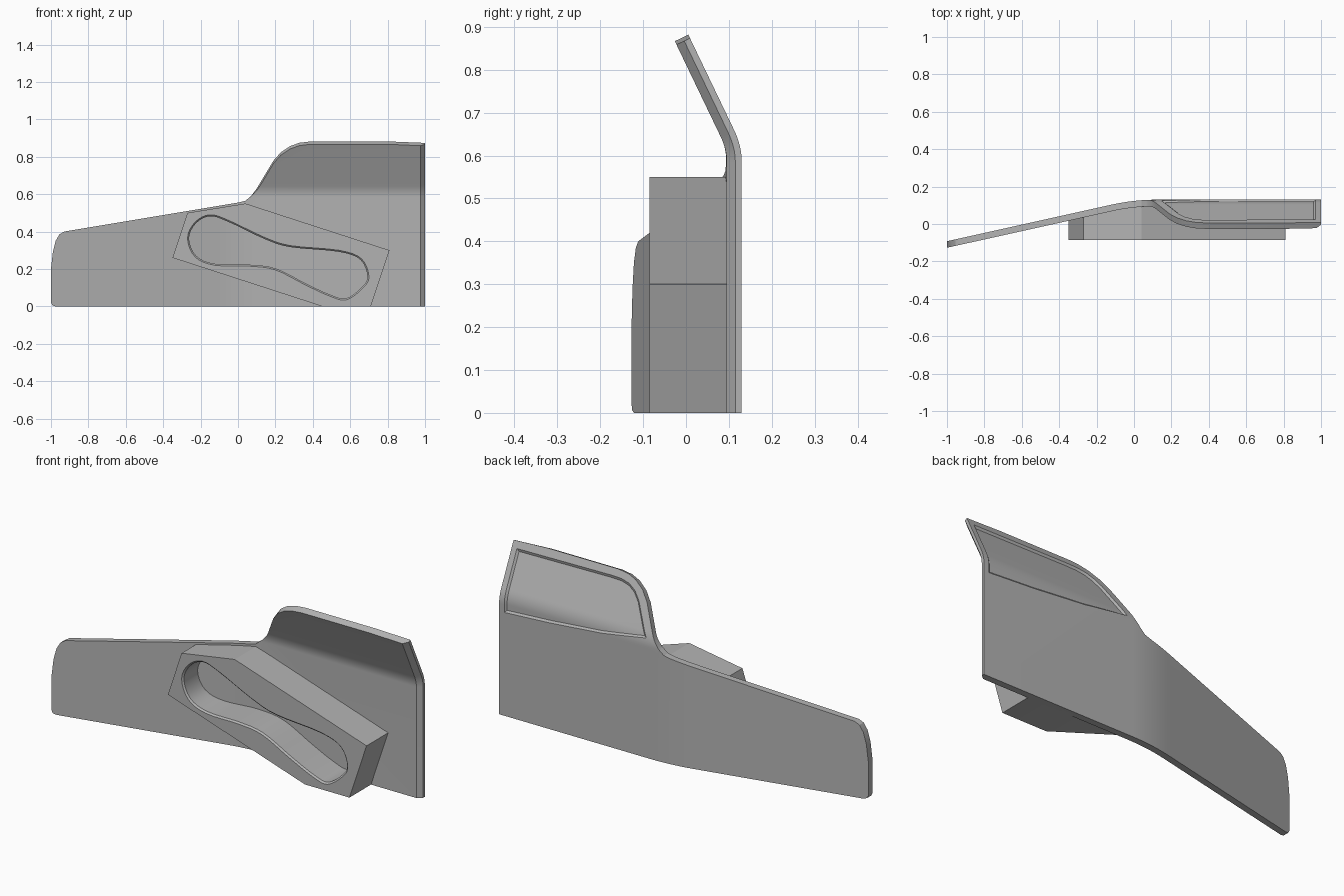
import bpy, bmesh, math
from mathutils import Vector

if "Cube" in bpy.data.objects:
    bpy.data.objects.remove(bpy.data.objects["Cube"])

GREY = (0.45, 0.45, 0.45, 1)
grey = bpy.data.materials.new("plain grey")
grey.use_nodes = True
grey.diffuse_color = GREY
grey.node_tree.nodes["Principled BSDF"].inputs["Base Color"].default_value = GREY


# Curvature of the panel: swept back along x, leaning forward above the waist
def sweep(x):
    t = 0.12 - x
    if t <= 0:
        return 0.13
    return 0.13 - 0.222 * (t * t / 0.48 if t < 0.24 else t - 0.12)


def lean(z):
    """Forward offset and tilt slope at height z."""
    t = z - 0.585
    if t <= 0:
        return 0, 0
    if t < 0.075:
        return 0.48 * t * t / 0.15, 0.48 * t / 0.075
    return 0.48 * (t - 0.0375), 0.48


# Loop helpers, all in the x-z plane
def smooth_loop(points, steps=4):
    """Closed Catmull-Rom curve through the points."""
    n, out = len(points), []
    for i in range(n):
        a, b, c, d = (Vector(points[(i + k) % n]) for k in (-1, 0, 1, 2))
        for s in range(steps):
            t = s / steps
            out.append((2 * b + (c - a) * t + (2 * a - 5 * b + 4 * c - d) * t ** 2
                        + (3 * b - a - 3 * c + d) * t ** 3) / 2)
    return out


def shrink(loop, dist):
    """Move a clockwise loop inward."""
    n, out = len(loop), []
    for i in range(n):
        a, p, b = Vector(loop[i - 1]), Vector(loop[i]), Vector(loop[(i + 1) % n])
        u, v = (p - a).normalized(), (b - p).normalized()
        m = Vector((u.y + v.y, -u.x - v.x)).normalized()
        out.append(p + m * dist / max(0.4, m.dot(Vector((u.y, -u.x)))))
    return out


def ring(bm, loop, y):
    return [bm.verts.new((p[0], y, p[1])) for p in loop]


def fill(bm, *rings):
    edges = []
    for r in rings:
        for i in range(len(r)):
            edges.append(bm.edges.get((r[i - 1], r[i])) or bm.edges.new((r[i - 1], r[i])))
    bmesh.ops.triangle_fill(bm, edges=edges, use_beauty=True, normal=(0, -1, 0))


def wall(bm, a, b):
    for i in range(len(a)):
        bm.faces.new((a[i - 1], a[i], b[i], b[i - 1]))


def slice_mesh(bm, axis, lo, hi, count):
    for i in range(count + 1):
        co, no = Vector(), Vector()
        co[axis], no[axis] = lo + (hi - lo) * i / count, 1
        bmesh.ops.bisect_plane(bm, geom=bm.verts[:] + bm.edges[:] + bm.faces[:],
                               plane_co=co, plane_no=no, dist=1e-5)


def finish(bm, name):
    bmesh.ops.remove_doubles(bm, verts=bm.verts, dist=1e-5)
    bmesh.ops.recalc_face_normals(bm, faces=bm.faces)
    mesh = bpy.data.meshes.new(name)
    bm.to_mesh(mesh)
    bm.free()
    mesh.materials.append(grey)
    obj = bpy.data.objects.new(name, mesh)
    bpy.context.collection.objects.link(obj)
    bpy.ops.object.select_all(action="DESELECT")
    obj.select_set(True)
    bpy.context.view_layer.objects.active = obj
    bpy.ops.object.shade_smooth_by_angle(angle=math.radians(25))


# Door panel: built flat (y = depth from the back face), then bent
outline = [(-1, 0.02), (-1, 0.2), (-0.99, 0.29), (-0.975, 0.35), (-0.955, 0.385),
           (-0.93, 0.4), (0, 0.555), (0.04, 0.565), (0.07, 0.59), (0.1, 0.63),
           (0.19, 0.78), (0.23, 0.825), (0.28, 0.858), (0.33, 0.875), (0.39, 0.882),
           (0.8, 0.882), (1, 0.874), (1, 0), (-0.975, 0), (-0.993, 0.006)]
recess = [(0.145, 0.628), (0.235, 0.775), (0.27, 0.812), (0.31, 0.835), (0.36, 0.846),
          (0.42, 0.848), (0.97, 0.842), (0.97, 0.545), (0.7, 0.561), (0.4, 0.588)]
bm = bmesh.new()
back = ring(bm, outline, 0)
side = ring(bm, outline, 0.015)
front = ring(bm, [(min(x, 0.975), z) for x, z in outline], 0.035)
rim = ring(bm, recess, 0)
floor = ring(bm, shrink(recess, 0.01), 0.009)
fill(bm, back, rim)
fill(bm, floor)
fill(bm, front)
wall(bm, back, side)
wall(bm, side, front)
wall(bm, rim, floor)
slice_mesh(bm, 0, -0.12, 0.12, 10)
slice_mesh(bm, 2, 0.585, 0.66, 8)
for v in bm.verts:
    x, depth, z = v.co
    offset, slope = lean(z)
    k = 1 / math.hypot(1, slope)
    v.co = (x, sweep(x) - offset - depth * k, z - depth * slope * k)
finish(bm, "door_panel")

# Armrest block with a pocket open to the panel behind it
block = [(-0.35, 0.26), (-0.27, 0.5), (0.04, 0.55), (0.81, 0.3), (0.71, 0), (0.45, 0)]
pocket = smooth_loop([(-0.27, 0.365), (-0.23, 0.45), (-0.15, 0.49), (-0.05, 0.46),
                      (0.14, 0.37), (0.28, 0.325), (0.54, 0.3), (0.66, 0.255),
                      (0.7, 0.16), (0.67, 0.1), (0.58, 0.035), (0.49, 0.055),
                      (0.36, 0.115), (0.2, 0.195), (0.06, 0.215), (-0.125, 0.22),
                      (-0.23, 0.265)])
inner = shrink(pocket, 0.008)
bm = bmesh.new()
face_out, face_in = ring(bm, block, -0.085), ring(bm, pocket, -0.085)
lip = ring(bm, inner, -0.077)
back_out, back_in = ring(bm, block, 1), ring(bm, inner, 1)
fill(bm, face_out, face_in)
fill(bm, back_out, back_in)
wall(bm, face_out, back_out)
wall(bm, face_in, lip)
wall(bm, lip, back_in)
slice_mesh(bm, 0, -0.12, 0.12, 8)
for v in bm.verts:
    if v.co.y > 0.5:
        v.co.y = sweep(v.co.x) - 0.02
finish(bm, "armrest")
